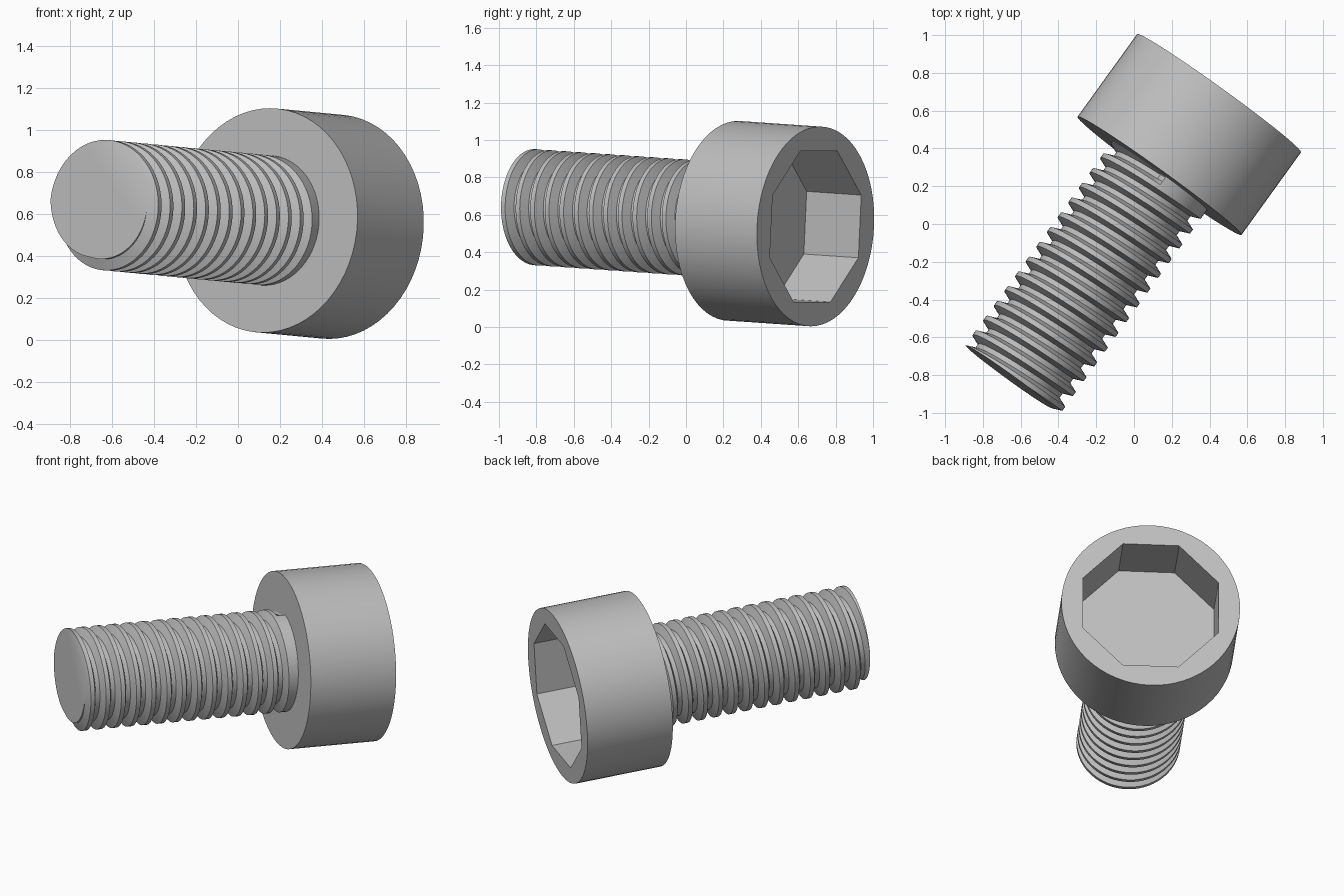
import bpy, bmesh, math
from mathutils import Matrix, Vector

if "Cube" in bpy.data.objects:
    bpy.data.objects.remove(bpy.data.objects["Cube"])

# Single steel colour
steel = bpy.data.materials.new("steel grey")
steel.use_nodes = True
steel.diffuse_color = (0.52, 0.52, 0.52, 1)
steel.node_tree.nodes["Principled BSDF"].inputs["Base Color"].default_value = (0.52, 0.52, 0.52, 1)

# Screw frame: local z runs out of the head, local y is nearly up,
# the origin is the centre of the underside of the head
seat = Vector((0.135, 0.255, 0.568))
axis = Vector((0.315, 0.437, -0.03)).normalized()
side = Vector((0, 0, 1)).cross(axis).normalized() * -1
side = Vector((-axis.y, axis.x, 0)).normalized()
up = axis.cross(side)
frame = Matrix.Translation(seat) @ Matrix((side, up, axis)).transposed().to_4x4()


def finish(bm, name):
    bmesh.ops.recalc_face_normals(bm, faces=bm.faces[:])
    mesh = bpy.data.meshes.new(name)
    bm.to_mesh(mesh)
    bm.free()
    mesh.materials.append(steel)
    obj = bpy.data.objects.new(name, mesh)
    bpy.context.collection.objects.link(obj)
    obj.matrix_world = frame
    bpy.ops.object.select_all(action='DESELECT')
    obj.select_set(True)
    bpy.context.view_layer.objects.active = obj
    bpy.ops.object.shade_smooth_by_angle(angle=math.radians(30))
    return obj


def polar(radius, angle, z):
    return (radius * math.cos(angle), radius * math.sin(angle), z)


# Head: lofted rings, round outside and eight-sided in the socket
SEGMENTS = 64
HEAD_RADIUS, HEAD_HEIGHT = 0.535, 0.54
SOCKET_APOTHEM, SOCKET_DEPTH = 0.405, 0.36


def round_radius(angle):
    return HEAD_RADIUS


def socket_radius(angle):
    step = math.pi / 4
    return SOCKET_APOTHEM / math.cos((angle + step / 2) % step - step / 2)


bm = bmesh.new()
rings = []
for radius, z in ((round_radius, 0), (round_radius, HEAD_HEIGHT),
                  (socket_radius, HEAD_HEIGHT),
                  (socket_radius, HEAD_HEIGHT - SOCKET_DEPTH)):
    angles = [math.tau * i / SEGMENTS for i in range(SEGMENTS)]
    rings.append([bm.verts.new(polar(radius(a), a, z)) for a in angles])
for low, high in zip(rings, rings[1:]):
    for i in range(SEGMENTS):
        j = (i + 1) % SEGMENTS
        bm.faces.new((low[i], low[j], high[j], high[i]))
bm.faces.new(rings[0])
bm.faces.new(rings[-1])
finish(bm, "socket_head")

# Threaded shank: a trapezoid groove swept along a right-handed helix
PITCH, CREST, ROOT = 0.0965, 0.31, 0.258
TIP_Z, GROOVE_END_Z = -1.332, -0.02
STEPS, TURNS = 64, 16
profile = ((-0.36, CREST), (-0.14, ROOT), (0.14, ROOT), (0.36, CREST))

bm = bmesh.new()
sections = []
for i in range(-TURNS * STEPS, STEPS + 1):
    turn = i / STEPS
    angle = math.pi / 2 + math.tau * turn
    # The groove stops just under the head
    sections.append([bm.verts.new(polar(CREST if i > 0 else r, angle,
                                        GROOVE_END_Z + (turn + offset) * PITCH))
                     for offset, r in profile])
for i in range(len(sections) - 1):
    a, b = sections[i], sections[i + 1]
    for k in range(3):
        bm.faces.new((a[k], b[k], b[k + 1], a[k + 1]))
    if i + 1 + STEPS < len(sections):
        c, d = sections[i + STEPS], sections[i + 1 + STEPS]
        bm.faces.new((a[3], b[3], d[0], c[0]))

# Flat tip
cut = bmesh.ops.bisect_plane(bm, geom=bm.verts[:] + bm.edges[:] + bm.faces[:],
                             plane_co=(0, 0, TIP_Z), plane_no=(0, 0, 1),
                             clear_inner=True)
rim = [e for e in cut["geom_cut"] if isinstance(e, bmesh.types.BMEdge)]
bmesh.ops.contextual_create(bm, geom=rim)
finish(bm, "threaded_shank")
